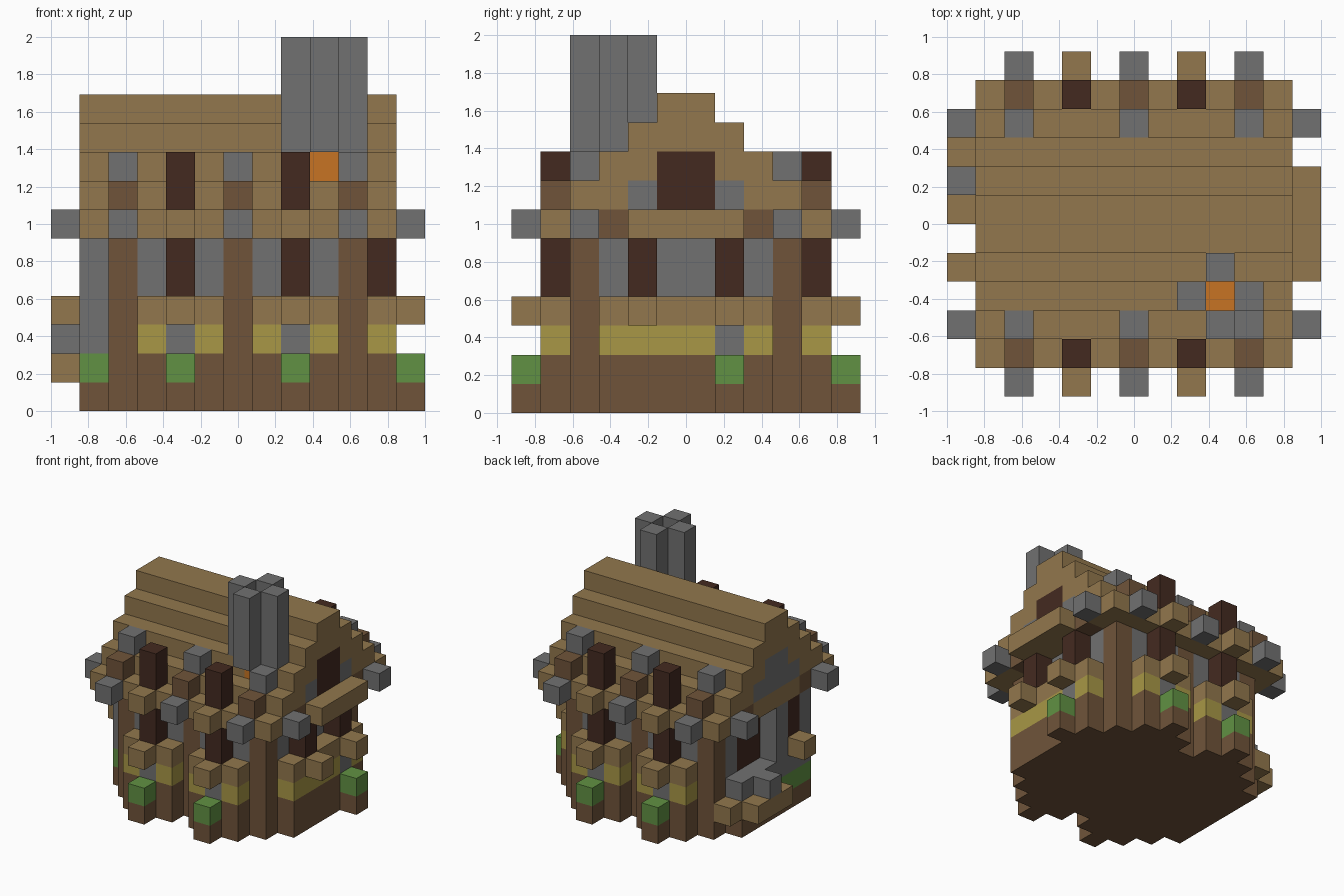
import bpy
import bmesh
from mathutils import Vector

default = bpy.data.objects.get("Cube")
if default:
    bpy.data.objects.remove(default, do_unlink=True)

U = 2 / 13                      # edge of one block
ORIGIN = Vector((-1, -6 * U, 0))
cells = {}                      # block position -> part name


def srgb(hexa):
    vals = [int(hexa[n:n + 2], 16) / 255 for n in (0, 2, 4)]
    return [((v + 0.055) / 1.055) ** 2.4 if v > 0.04 else v / 12.92 for v in vals] + [1]


def material(name, hexa):
    mat = bpy.data.materials.new(name)
    mat.use_nodes = True
    mat.diffuse_color = srgb(hexa)
    mat.node_tree.nodes["Principled BSDF"].inputs["Base Color"].default_value = srgb(hexa)
    return mat


def span(v):
    return range(v[0], v[1] + 1) if isinstance(v, tuple) else (v,)


def block(part, x, y, z, mirror=False):
    """Fill a box of blocks; a number is one block, a pair is a range."""
    for i in span(x):
        for j in span(y):
            for k in span(z):
                cells[i, j, k] = part
                if mirror:
                    cells[i, 11 - j, k] = part


tan = material("tan wood", "92774D")
grey = material("grey stone", "717171")
brown = material("brown timber", "70543A")
dark = material("dark window", "442A20")
straw = material("straw yellow", "A89746")
green = material("leaf green", "619143")
orange = material("fire orange", "C77423")

PARTS = {
    "foundation": brown, "stone_walls": grey, "timber_posts": brown,
    "straw_band": straw, "wood_band": tan, "stone_inserts": grey,
    "windows": dark, "sills": tan, "hedges": green, "roof": tan,
    "rafter_ends": grey, "rafters": brown, "gable_stones": grey,
    "chimney": grey, "fire": orange, "steps": tan, "stone_steps": grey,
    "door": dark,
}

# Foundation and walls
block("foundation", (2, 10), (2, 9), (0, 1))
block("stone_walls", (2, 10), (2, 9), (2, 5))

# Stepped roof, narrowing one block per layer
for step in range(5):
    block("roof", (1, 11), (1 + step, 10 - step), 6 + step)

# Front and back bays with windows, sills and hedges
for x in (4, 8):
    bay = (x - 1, x + 1)
    block("foundation", bay, 1, (0, 1), True)
    block("straw_band", bay, 1, 2, True)
    block("wood_band", bay, 1, 3, True)
    block("stone_inserts", x, 1, 2, True)
    block("windows", x, 1, (4, 5), True)
    block("windows", x, 1, (7, 8), True)
    block("sills", x, 0, 3, True)
    block("sills", x, 0, 6, True)
    block("foundation", x, 0, 0, True)
    block("hedges", x, 0, 1, True)

# Posts and the rafters climbing the roof above them
for x in (2, 6, 10):
    block("timber_posts", x, 2, (0, 5), True)
    block("rafter_ends", x, 0, 6, True)
    block("rafters", x, 1, 7, True)
    block("rafter_ends", x, 2, 8, True)

# Left end bay
block("foundation", 11, (3, 8), (0, 1))
block("straw_band", 11, (3, 8), 2)
block("wood_band", 11, (3, 8), 3)
block("stone_inserts", 11, 7, 2)
block("foundation", 12, 7, 0)
block("hedges", 12, 7, 1)
for y in (4, 7):
    block("windows", 11, y, (4, 5))
    block("sills", 12, y, 3)
block("sills", 12, (4, 7), 6)

# Both gables
for x, outer in ((1, 0), (11, 12)):
    block("rafter_ends", outer, 2, 6, True)
    block("rafters", x, 3, 6, True)
    block("gable_stones", x, 4, 7, True)
block("windows", 11, (5, 6), (7, 8))
block("gable_stones", 1, (5, 6), (7, 8))

# Right end: hedge, stone bay, window, door and wrapped steps
block("foundation", 1, (3, 8), (0, 1))
block("hedges", 1, (3, 5), 1)
block("stone_walls", 1, (3, 5), (2, 5))
block("windows", 1, 4, (4, 5))
block("sills", 0, 4, 3)
block("door", 2, (6, 7), (3, 5))
block("steps", 0, (6, 8), 1)
block("steps", 1, 9, 1)
block("stone_steps", 1, (6, 8), 2)
block("stone_steps", 0, 7, 2)

# Chimney with a glowing flue
for x, y in ((8, 3), (10, 3), (9, 2), (9, 4)):
    block("chimney", x, y, (9, 12))
block("fire", 9, 3, 8)

# Turn each part into a mesh made of its exposed block faces
AXES = [Vector((1, 0, 0)), Vector((0, 1, 0)), Vector((0, 0, 1))]
for part, mat in PARTS.items():
    bm = bmesh.new()
    for cell, owner in cells.items():
        if owner != part:
            continue
        centre = Vector(cell) + Vector((0.5, 0.5, 0.5))
        for a in range(3):
            for sign in (-1, 1):
                n = AXES[a] * sign
                if tuple(int(c) for c in Vector(cell) + n) in cells:
                    continue
                u = AXES[(a + 1) % 3] / 2
                v = AXES[(a + 2) % 3] / 2 * sign
                mid = centre + n / 2
                corners = (mid - u - v, mid + u - v, mid + u + v, mid - u + v)
                bm.faces.new([bm.verts.new(ORIGIN + c * U) for c in corners])
    bmesh.ops.remove_doubles(bm, verts=bm.verts[:], dist=U / 100)
    mesh = bpy.data.meshes.new(part)
    bm.to_mesh(mesh)
    bm.free()
    mesh.materials.append(mat)
    bpy.context.scene.collection.objects.link(bpy.data.objects.new(part, mesh))
